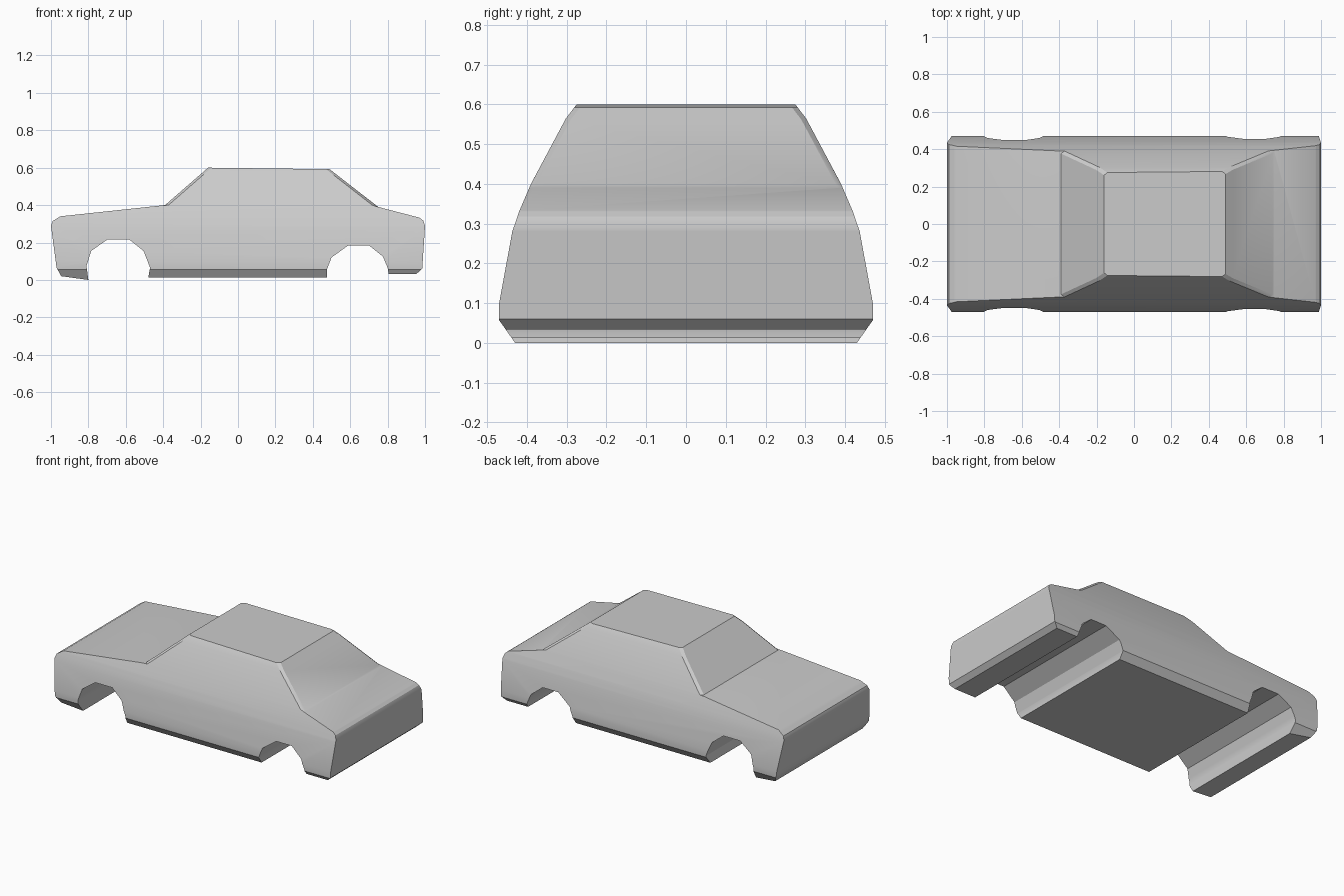
import bpy
import bmesh
import math

cube = bpy.data.objects.get("Cube")
if cube:
    bpy.data.objects.remove(cube, do_unlink=True)

# Side outline (x, z): nose, bonnet, cabin, boot, then the underside with both wheel arches
PROFILE = [
    (-1, .29), (-.99, .315), (-.95, .34), (-.39, .4), (-.16, .6), (.49, .592),
    (.75, .39), (.97, .333), (.99, .318), (1, .29), (.985, .06), (.955, .033),
    (.805, .033), (.8, .065), (.775, .125), (.7, .185), (.59, .185), (.5, .12),
    (.475, .055), (.475, .012), (-.48, .012), (-.47, .065), (-.505, .155),
    (-.58, .215), (-.7, .215), (-.785, .155), (-.81, .075), (-.8, 0),
    (-.945, .02), (-.97, .065),
]
# Half width of the body at each height: sill, flank, beltline, windows, roof edge
WIDTHS = [(0, .43), (.057, .47), (.1, .47), (.28, .437), (.33, .42),
          (.4, .39), (.565, .302), (.6, .275)]


def half_width(z):
    for (z0, w0), (z1, w1) in zip(WIDTHS, WIDTHS[1:]):
        if z <= z1:
            return w0 + (w1 - w0) * (z - z0) / (z1 - z0)
    return WIDTHS[-1][1]


# Extrude the outline across the car
bm = bmesh.new()
outline = bm.faces.new([bm.verts.new((x, -1, z)) for x, z in PROFILE])
side = bmesh.ops.extrude_face_region(bm, geom=[outline])
for v in side["geom"]:
    if isinstance(v, bmesh.types.BMVert):
        v.co.y = 1

# Cut at every width level, then pull the flanks in to their widths
for z, _ in WIDTHS[1:-1]:
    bmesh.ops.bisect_plane(bm, geom=bm.verts[:] + bm.edges[:] + bm.faces[:],
                           plane_co=(0, 0, z), plane_no=(0, 0, 1), dist=1e-5)
for v in bm.verts:
    v.co.y = math.copysign(half_width(v.co.z), v.co.y)
bmesh.ops.recalc_face_normals(bm, faces=bm.faces[:])

# Narrow chamfer along the window pillars
pillars = []
for e in bm.edges:
    a, b = (v.co for v in e.verts)
    sloped = abs(a.z - b.z) > .5 * abs(a.x - b.x) and abs(a.x - b.x) > .005
    if min(a.z, b.z) > .385 and a.y * b.y > 0 and sloped:
        pillars.append(e)
bmesh.ops.bevel(bm, geom=pillars, offset=.013, segments=1, affect='EDGES',
                clamp_overlap=True)

mesh = bpy.data.meshes.new("car_body")
bm.to_mesh(mesh)
bm.free()
body = bpy.data.objects.new("car_body", mesh)
bpy.context.collection.objects.link(body)

# Plain grey paint
paint = bpy.data.materials.new("grey_paint")
paint.use_nodes = True
colour = (.6, .6, .6, 1)
paint.diffuse_color = colour
paint.node_tree.nodes["Principled BSDF"].inputs["Base Color"].default_value = colour
mesh.materials.append(paint)

# Soft shading with crisp creases
bpy.ops.object.select_all(action='DESELECT')
body.select_set(True)
bpy.context.view_layer.objects.active = body
bpy.ops.object.shade_smooth_by_angle(angle=math.radians(30))
